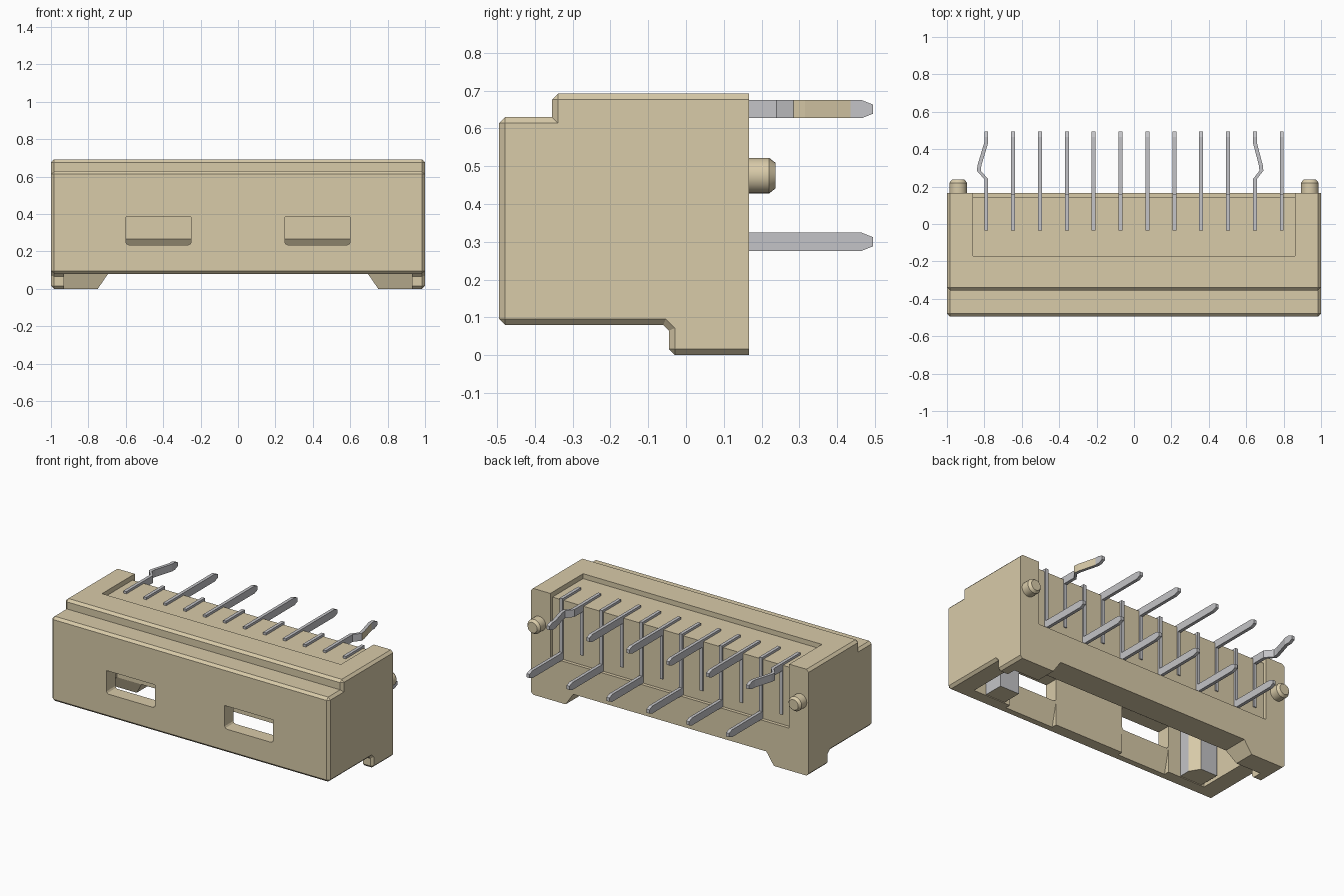
import bpy, bmesh, math

cube = bpy.data.objects.get("Cube")
if cube:
    bpy.data.objects.remove(cube, do_unlink=True)


def material(name, rgb):
    m = bpy.data.materials.new(name)
    m.use_nodes = True
    m.diffuse_color = (*rgb, 1)
    m.node_tree.nodes["Principled BSDF"].inputs["Base Color"].default_value = (*rgb, 1)
    return m


TAN = material("tan plastic", (0.69, 0.595, 0.395))
GREY = material("grey metal", (0.55, 0.55, 0.57))


def finish(name, bm, *mats):
    bmesh.ops.recalc_face_normals(bm, faces=bm.faces)
    me = bpy.data.meshes.new(name)
    bm.to_mesh(me)
    bm.free()
    for m in mats:
        me.materials.append(m)
    ob = bpy.data.objects.new(name, me)
    bpy.context.collection.objects.link(ob)
    return ob


def loft(bm, rings):
    """Skin a closed solid through rings of points."""
    rows = [[bm.verts.new(p) for p in r] for r in rings]
    n = len(rows[0])
    sides = []
    for a, b in zip(rows, rows[1:]):
        sides.append([bm.faces.new((a[i], a[(i + 1) % n], b[(i + 1) % n], b[i])) for i in range(n)])
    bm.faces.new(rows[0])
    bm.faces.new(rows[-1])
    return sides


def add_box(bm, x0, x1, y0, y1, z0, z1):
    loft(bm, [[(x, y0, z0), (x, y1, z0), (x, y1, z1), (x, y0, z1)] for x in (x0, x1)])


def box(name, *dims):
    bm = bmesh.new()
    add_box(bm, *dims)
    return finish(name, bm, TAN)


def prism_x(name, profile, x0, x1):
    bm = bmesh.new()
    loft(bm, [[(x, y, z) for y, z in profile] for x in (x0, x1)])
    return finish(name, bm, TAN)


def prism_y(name, profile, y0, y1):
    bm = bmesh.new()
    loft(bm, [[(x, y, z) for x, z in profile] for y in (y0, y1)])
    return finish(name, bm, TAN)


def cut(ob, cutter):
    cutter.hide_render = True
    m = ob.modifiers.new("cut", "BOOLEAN")
    m.operation = "DIFFERENCE"
    m.solver = "EXACT"
    m.object = cutter
    bpy.context.view_layer.objects.active = ob
    bpy.ops.object.modifier_apply(modifier=m.name)
    bpy.data.objects.remove(cutter, do_unlink=True)


# Housing: stepped side profile; outer corners chamfered, back face left sharp
BACK = 0.167
profile = [(-0.495, 0.08), (-0.06, 0.08), (-0.045, 0.065), (-0.045, 0),
           (BACK, 0), (BACK, 0.692), (-0.355, 0.692), (-0.355, 0.63), (-0.495, 0.63)]
bm = bmesh.new()
loft(bm, [[(x, y, z) for y, z in profile] for x in (-1, 1)])
bmesh.ops.recalc_face_normals(bm, faces=bm.faces)
edges = [e for e in bm.edges
         if e.calc_face_angle_signed() > math.radians(50)
         and not all(v.co.y > BACK - 0.001 for v in e.verts)]
bmesh.ops.bevel(bm, geom=edges, offset=0.016, segments=1, profile=0.5, affect="EDGES")
housing = finish("housing", bm, TAN)

# Gap between the feet, and the sloped front of each foot inside its outer tab
cut(housing, prism_y("foot_gap", [(-0.75, -0.05), (-0.75, 0), (-0.695, 0.08), (0.695, 0.08),
                                  (0.75, 0), (0.75, -0.05)], -0.2, 0.3))
for s in (-1, 1):
    cut(housing, prism_x("foot_slope", [(-0.2, -0.02), (0.0375, -0.02), (0, 0.08), (-0.2, 0.08)],
                         *sorted((s * 0.6, s * 0.93))))

# Cavity open at the bottom, its back wall stepping forward above a chamfer
cut(housing, prism_x("cavity", [(-0.405, 0.05), (0.0, 0.05), (0.0, 0.225), (-0.03, 0.267),
                                (-0.03, 0.56), (-0.405, 0.56)], -0.87, 0.87))

# Shallow recess on top and down the back for the contacts
cut(housing, box("top_recess", -0.86, 0.86, -0.17, 0.3, 0.66, 0.8))
cut(housing, box("back_recess", -0.86, 0.86, 0.145, 0.3, 0.275, 0.8))

# Front windows with clipped lower corners, and a lead-in ramp below each
for s in (-1, 1):
    pts = [(0.25, 0.385), (0.25, 0.25), (0.256, 0.24), (0.266, 0.235),
           (0.584, 0.235), (0.594, 0.24), (0.6, 0.25), (0.6, 0.385)]
    cut(housing, prism_y("window", [(s * x, z) for x, z in pts], -0.6, -0.39))
    cut(housing, prism_x("lead_in", [(-0.39, 0.05), (-0.447, 0.05), (-0.405, 0.234), (-0.39, 0.234)],
                         *sorted((s * 0.25, s * 0.6))))

# Key ribs inside the cavity: metal-coloured upright faces, tan corner and ends
ribs = {"right": [(-0.69, -0.41), (-0.69, -0.33), (-0.73, -0.265), (-0.85, -0.265), (-0.85, -0.41)],
        "left": [(0.64, -0.41), (0.64, -0.275), (0.78, -0.275), (0.78, -0.41)]}
for side, plan in ribs.items():
    bm = bmesh.new()
    loft(bm, [[(x, y, z) for x, y in plan] for z in (0.085, 0.565)])
    for f in bm.faces:
        f.normal_update()
        f.material_index = int(max(abs(f.normal.x), abs(f.normal.y)) > 0.95)
    finish("key_rib_" + side, bm, TAN, GREY)

# Locating pegs with chamfered ends
for s, side in ((-1, "right"), (1, "left")):
    bm = bmesh.new()
    loft(bm, [[(s * 0.94 + r * math.cos(a), y, 0.475 + r * math.sin(a))
               for a in (i * math.tau / 24 for i in range(24))]
              for r, y in ((0.047, 0.15), (0.047, 0.22), (0.034, 0.237))])
    peg = finish("locating_peg_" + side, bm, TAN)
    bpy.ops.object.select_all(action="DESELECT")
    peg.select_set(True)
    bpy.context.view_layer.objects.active = peg
    bpy.ops.object.shade_smooth_by_angle(angle=math.radians(25))

# Contacts: flat strips with tapered tips, alternating upper and lower rows
W, H, TIP = 0.0105, 0.024, 0.012


def strip(bm, x, z, path):
    """path: (x offset, y, half height)"""
    return loft(bm, [[(x + dx - W, y, z - h), (x + dx + W, y, z - h),
                      (x + dx + W, y, z + h), (x + dx - W, y, z + h)] for dx, y, h in path])


for i in range(12):
    x = -0.79 + i * 1.58 / 11
    bm = bmesh.new()
    if i % 2 == 0:
        bend = {0: -0.04, 10: 0.035}.get(i, 0)
        path = [(0, -0.035, H), (0, 0.24, H)]
        if bend:
            path += [(bend, 0.285, H), (bend * 0.9, 0.315, H), (0, 0.435, H)]
        sides = strip(bm, x, 0.651, path + [(0, 0.465, H), (0, 0.495, TIP)])
        add_box(bm, x - W, x + W, 0.12, 0.152, 0.34, 0.651)
        if i == 10:  # one painted side on the bent part
            for seg in sides[2:4]:
                seg[1].material_index = 1
        finish(f"upper_pin_{i // 2 + 1}", bm, GREY, TAN)
    else:
        add_box(bm, x - W, x + W, -0.035, 0.157, 0.627, 0.675)
        add_box(bm, x - W, x + W, 0.12, 0.157, 0.28, 0.65)
        strip(bm, x, 0.3, [(0, 0.12, H), (0, 0.465, H), (0, 0.495, TIP)])
        finish(f"lower_pin_{i // 2 + 1}", bm, GREY)
